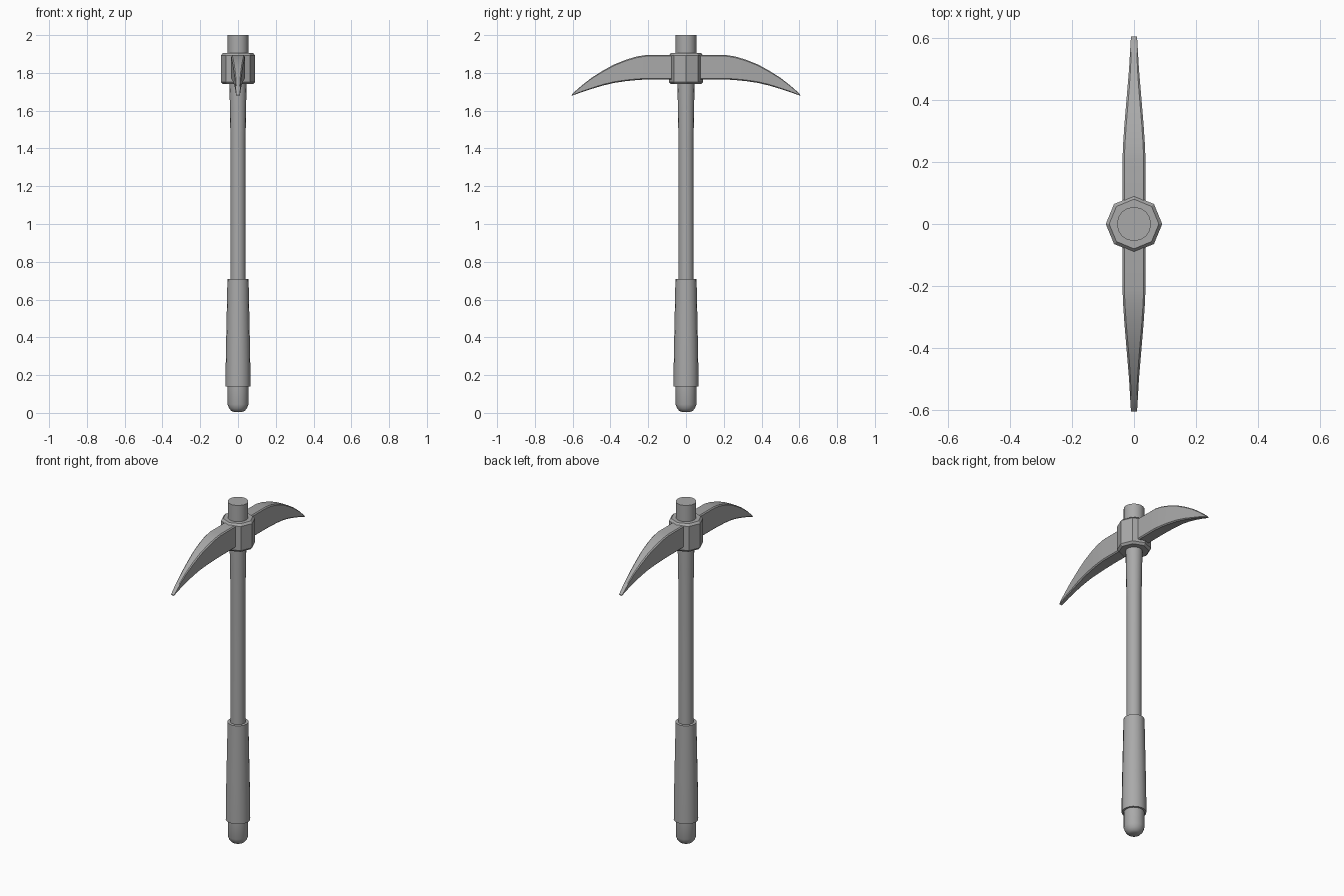
import bpy, bmesh, math

cube = bpy.data.objects.get("Cube")
if cube:
    bpy.data.objects.remove(cube)

grey = bpy.data.materials.new("mid grey")
grey.use_nodes = True
grey.diffuse_color = (0.4, 0.4, 0.4, 1)
grey.node_tree.nodes["Principled BSDF"].inputs["Base Color"].default_value = (0.4, 0.4, 0.4, 1)


def finish(name, bm, angle):
    bmesh.ops.recalc_face_normals(bm, faces=bm.faces)
    mesh = bpy.data.meshes.new(name)
    bm.to_mesh(mesh)
    bm.free()
    mesh.materials.append(grey)
    ob = bpy.data.objects.new(name, mesh)
    bpy.context.collection.objects.link(ob)
    bpy.ops.object.select_all(action='DESELECT')
    ob.select_set(True)
    bpy.context.view_layer.objects.active = ob
    bpy.ops.object.shade_smooth_by_angle(angle=math.radians(angle))
    return ob


def loft(rings, name, angle):
    """Skin a list of equal-length point rings and cap both ends."""
    bm = bmesh.new()
    loops = [[bm.verts.new(p) for p in ring] for ring in rings]
    n = len(loops[0])
    for a, b in zip(loops, loops[1:]):
        for i in range(n):
            j = (i + 1) % n
            bm.faces.new((a[i], a[j], b[j], b[i]))
    bm.faces.new(loops[0])
    bm.faces.new(loops[-1])
    return finish(name, bm, angle)


def turned(name, profile, sides, angle=40):
    """Turn (radius, height) points about the z axis."""
    step = 2 * math.pi / sides
    return loft([[(r * math.cos(i * step), r * math.sin(i * step), z)
                  for i in range(sides)] for r, z in profile], name, angle)


# Handle parts, from the bottom up
turned("pommel", [(0.022, 0.005), (0.036, 0.011), (0.047, 0.024),
                  (0.055, 0.045), (0.055, 0.15)], 16)
turned("grip", [(0.066, 0.14), (0.065, 0.26), (0.062, 0.42), (0.057, 0.66), (0.056, 0.71)], 16)
turned("shaft", [(0.040, 0.70), (0.040, 1.45), (0.043, 1.62), (0.046, 1.78)], 16)
turned("handle_top", [(0.055, 1.76), (0.055, 2.0)], 16)

# Eight-sided collar with chamfered rims
turned("collar", [(0.080, 1.740), (0.091, 1.752), (0.091, 1.893), (0.080, 1.905)], 8, 30)

# Curved blades: distance from centre, half thickness, bottom, top
stations = [(0.0, 0.037, 1.765, 1.895), (0.21, 0.037, 1.765, 1.895),
            (0.26, 0.035, 1.762, 1.887), (0.32, 0.031, 1.756, 1.869),
            (0.38, 0.026, 1.747, 1.845), (0.44, 0.021, 1.733, 1.812),
            (0.50, 0.016, 1.715, 1.774), (0.55, 0.013, 1.699, 1.735),
            (0.59, 0.011, 1.684, 1.700), (0.605, 0.009, 1.679, 1.684)]
for side, name in ((-1, "front_blade"), (1, "back_blade")):
    rings = []
    for y, w, lo, hi in stations:
        c = min(0.006, w * 0.3, (hi - lo) * 0.3)   # softened long edges
        rings.append([(sx * (w - cx), side * y, z) for sx, cx, z in (
            (-1, c, lo), (1, c, lo), (1, 0, lo + c), (1, 0, hi - c),
            (1, c, hi), (-1, c, hi), (-1, 0, hi - c), (-1, 0, lo + c))])
    loft(rings, name, 35)
